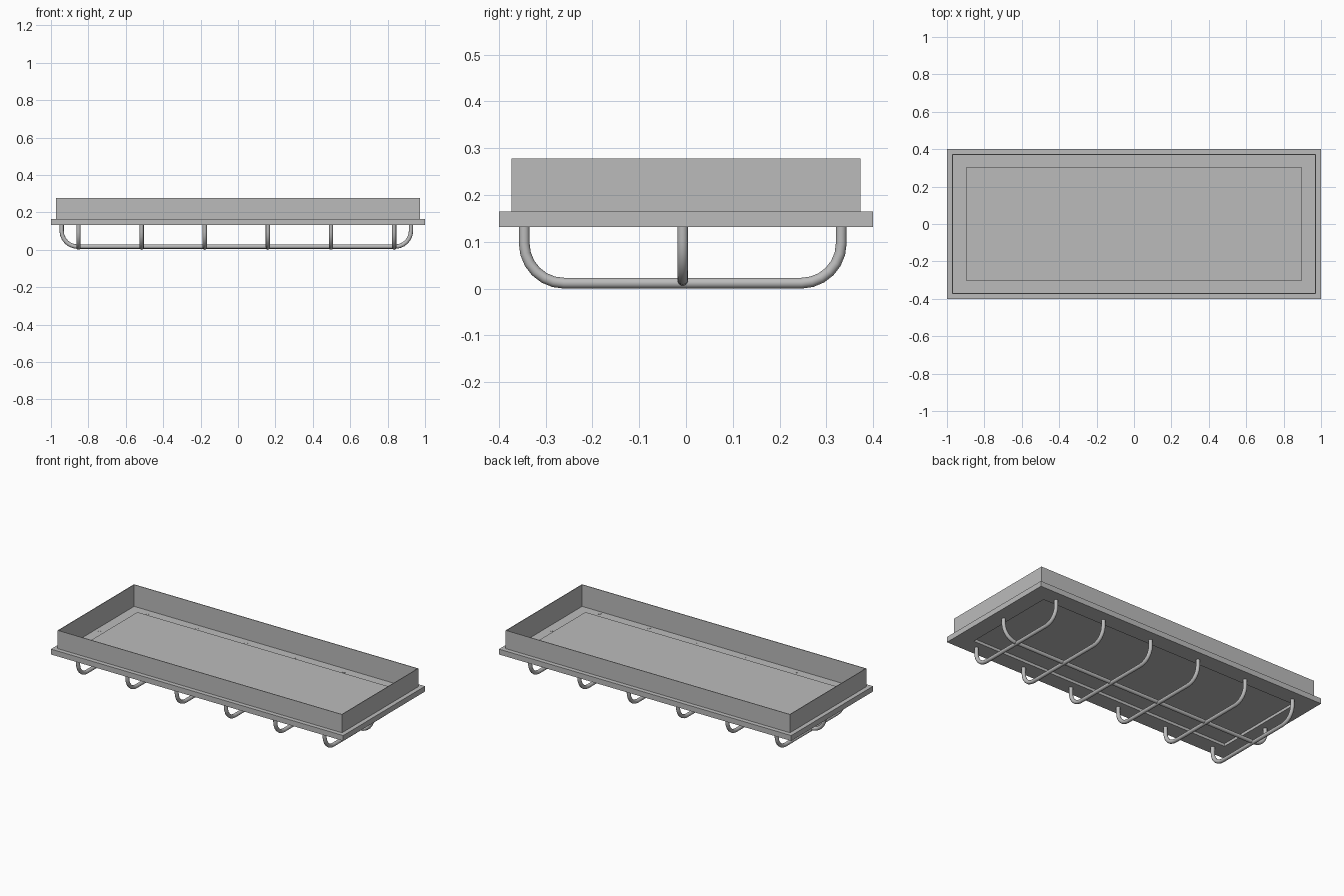
import bpy
import bmesh
import math

cube = bpy.data.objects.get("Cube")
if cube:
    bpy.data.objects.remove(cube, do_unlink=True)

grey = bpy.data.materials.new("light_grey_metal")
grey.use_nodes = True
colour = (0.5, 0.5, 0.5, 1)
grey.diffuse_color = colour
grey.node_tree.nodes["Principled BSDF"].inputs["Base Color"].default_value = colour


def add_mesh(name, bm):
    bmesh.ops.recalc_face_normals(bm, faces=bm.faces)
    mesh = bpy.data.meshes.new(name)
    bm.to_mesh(mesh)
    bm.free()
    mesh.materials.append(grey)
    obj = bpy.data.objects.new(name, mesh)
    bpy.context.collection.objects.link(obj)
    return obj


def frame(name, outer, inner, z0, z1):
    """Rectangular ring between two half-size pairs."""
    bm = bmesh.new()
    corners = [(-1, -1), (1, -1), (1, 1), (-1, 1)]
    loops = [[bm.verts.new((sx * hx, sy * hy, z)) for sx, sy in corners]
             for (hx, hy), z in ((outer, z0), (outer, z1), (inner, z1), (inner, z0))]
    for k in range(4):
        a, b = loops[k], loops[(k + 1) % 4]
        for i in range(4):
            j = (i + 1) % 4
            bm.faces.new((a[i], a[j], b[j], b[i]))
    return add_mesh(name, bm)


def slab(name, half, z0, z1):
    bm = bmesh.new()
    bmesh.ops.create_cube(bm, size=1)
    for v in bm.verts:
        v.co.x *= 2 * half[0]
        v.co.y *= 2 * half[1]
        v.co.z = z1 if v.co.z > 0 else z0
    return add_mesh(name, bm)


def bent_rod(name, half, bend, low, high, place):
    """U-shaped round bar; place maps (distance, height) to a point."""
    right = [(half, high)]
    for i in range(7):
        a = math.radians(90 * i / 6)
        right.append((half - bend + bend * math.cos(a), low + bend - bend * math.sin(a)))
    path = right + [(-u, z) for u, z in reversed(right)]
    curve = bpy.data.curves.new(name, "CURVE")
    curve.dimensions = "3D"
    curve.bevel_depth = 0.0115
    curve.bevel_resolution = 4
    curve.use_fill_caps = True
    spline = curve.splines.new("POLY")
    spline.points.add(len(path) - 1)
    for p, (u, z) in zip(spline.points, path):
        p.co = (*place(u, z), 1)
    curve.materials.append(grey)
    obj = bpy.data.objects.new(name, curve)
    bpy.context.collection.objects.link(obj)
    bpy.ops.object.select_all(action="DESELECT")
    obj.select_set(True)
    bpy.context.view_layer.objects.active = obj
    bpy.ops.object.convert(target="MESH")
    bpy.ops.object.shade_smooth_by_angle(angle=math.radians(40))


# Tray: flange, upright rim, inner ledge and raised floor panel
wall = (0.973, 0.373)
wall_inside = (0.969, 0.369)
opening = (0.895, 0.297)
frame("flange", (1, 0.4), wall_inside, 0.132, 0.165)
frame("upright_rim", wall, wall_inside, 0.165, 0.278)
frame("inner_ledge", wall_inside, opening, 0.132, 0.144)
slab("floor_panel", opening, 0.149, 0.153)
frame("panel_edge", (0.899, 0.301), opening, 0.144, 0.153)

# Guard cage: six cross bars and one long bar
cx, cy = -0.009, -0.007
for n in range(6):
    x = cx + (n - 2.5) * 0.3375
    bent_rod(f"cross_bar_{n + 1}", 0.339, 0.085, 0.0115, 0.145,
             lambda u, z, x=x: (x, cy + u, z))
bent_rod("long_bar", 0.934, 0.085, 0.017, 0.145, lambda u, z: (cx + u, cy, z))
